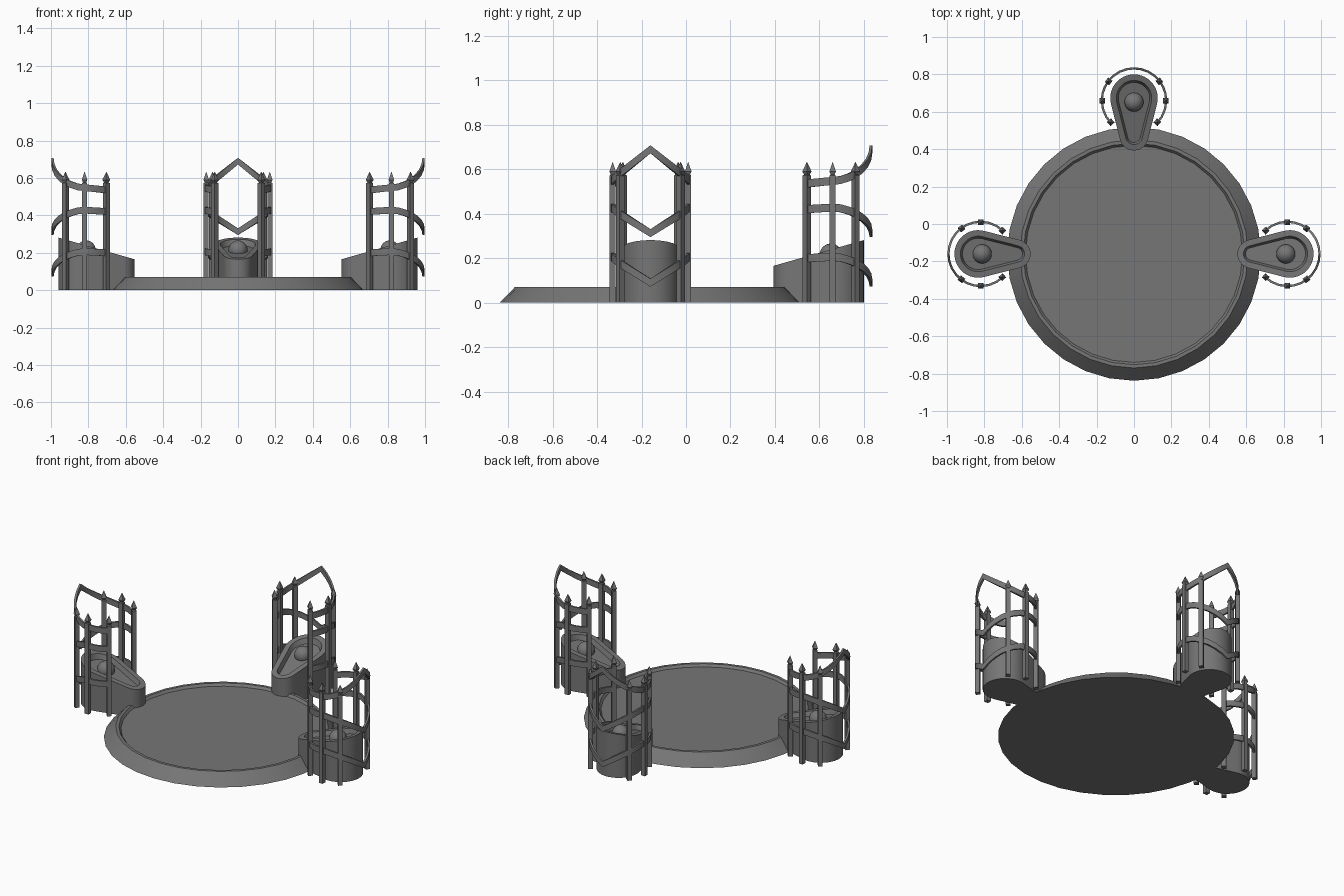
import bpy, bmesh
from math import sin, cos, pi, radians, asin
from mathutils import Matrix

if "Cube" in bpy.data.objects:
    bpy.data.objects.remove(bpy.data.objects["Cube"])

CY = -0.16          # centre of the dais in y
POD_D = 0.82        # distance of each fence centre from the dais centre
FENCE_R = 0.17

# Dark grey for every part
dark = bpy.data.materials.new("dark_grey")
dark.diffuse_color = (0.18, 0.18, 0.18, 1)
dark.use_nodes = True
dark.node_tree.nodes["Principled BSDF"].inputs["Base Color"].default_value = dark.diffuse_color


def finish(name, bm, matrix=Matrix(), angle=35):
    bmesh.ops.recalc_face_normals(bm, faces=bm.faces)
    me = bpy.data.meshes.new(name)
    bm.to_mesh(me)
    bm.free()
    me.materials.append(dark)
    ob = bpy.data.objects.new(name, me)
    bpy.context.collection.objects.link(ob)
    ob.matrix_world = matrix
    bpy.ops.object.select_all(action='DESELECT')
    ob.select_set(True)
    bpy.context.view_layer.objects.active = ob
    bpy.ops.object.shade_smooth_by_angle(angle=radians(angle))
    return ob


def loft(bm, rings):
    """Capped skin between rings with equal point counts."""
    vs = [[bm.verts.new(p) for p in r] for r in rings]
    n = len(vs[0])
    for a, b in zip(vs, vs[1:]):
        for i in range(n):
            j = (i + 1) % n
            bm.faces.new((a[i], a[j], b[j], b[i]))
    bm.faces.new(vs[0])
    bm.faces.new(vs[-1])


def circle(r, z, n, x=0, y=0, turn=0):
    return [(x + r * cos(turn + 2 * pi * i / n), y + r * sin(turn + 2 * pi * i / n), z)
            for i in range(n)]


def teardrop(inset, zfun):
    """Outline round a big outer circle and a small inner circle."""
    xb, rb, xs, rs = 0.833, 0.127 - inset, 0.63, 0.077 - inset
    t = pi / 2 + asin((rb - rs) / (xb - xs))
    pts = []
    for i in range(25):
        a = -t + 2 * t * i / 24
        pts.append((xb + rb * cos(a), rb * sin(a)))
    for i in range(13):
        a = t + (2 * pi - 2 * t) * i / 12
        pts.append((xs + rs * cos(a), rs * sin(a)))
    return [(x, y, zfun(x)) for x, y in pts]


def slope(drop):
    return lambda x: 0.166 + (x - 0.555) * 0.285 - drop


# Round dais with sloping side and shallow recessed floor
bm = bmesh.new()
loft(bm, [circle(r, z, 32) for r, z in
          ((0.678, 0), (0.61, 0.07), (0.592, 0.07), (0.58, 0.055))])
finish("dais", bm, Matrix.Translation((0, CY, 0)))


def band_height(a, peak, side, mid, end):
    """Band height at angle a (degrees) from the back of the fence."""
    a = abs(a)
    if a <= 53:
        return peak + (side - peak) * sin(radians(a)) / sin(radians(53))
    if a <= 90:
        return side + (mid - side) * sin(radians((a - 53) / 37 * 90))
    return mid + (end - mid) * (a - 90) / 45


def build_station(tag, m):
    # Pedestal with a sloped, hollowed top
    bm = bmesh.new()
    loft(bm, [teardrop(0, lambda x: 0), teardrop(0, slope(0)), teardrop(0.032, slope(0)),
              teardrop(0.043, slope(0.03))])
    finish("pedestal_" + tag, bm, m)

    # Ball resting in the hollow
    bm = bmesh.new()
    bmesh.ops.create_uvsphere(bm, u_segments=24, v_segments=14, radius=0.051,
                              matrix=Matrix.Translation((0.812, 0, 0.215)))
    finish("ball_" + tag, bm, m)

    # Square fence posts with spear tips, turned to face the fence centre
    bm = bmesh.new()
    for a in (53, 90, 133):
        for s in (1, -1):
            x = POD_D + FENCE_R * cos(radians(a))
            y = s * FENCE_R * sin(radians(a))
            loft(bm, [circle(r, z, 4, x, y, radians(45 + s * a)) for r, z in
                      ((0.019, 0), (0.019, 0.572), (0.012, 0.576), (0.021, 0.59), (0.001, 0.632))])
    finish("fence_posts_" + tag, bm, m)

    # Three bent bands, pointed at the back
    bm = bmesh.new()
    angles = [-135, -120, -105, -90, -78, -65, -53, -40, -26, -13, 0]
    angles += [-a for a in reversed(angles[:-1])]
    for knots in ((0.69, 0.58, 0.548, 0.535), (0.313, 0.40, 0.428, 0.42),
                  (0.09, 0.178, 0.206, 0.2)):
        rings = []
        for a in angles:
            z, c, s = band_height(a, *knots), cos(radians(a)), sin(radians(a))
            rings.append([(POD_D + r * c, r * s, z + h) for r, h in
                          ((FENCE_R - 0.004, -0.018), (FENCE_R + 0.008, -0.018),
                           (FENCE_R + 0.008, 0.018), (FENCE_R - 0.004, 0.018))])
        loft(bm, rings)
    finish("fence_bands_" + tag, bm, m)


# Three matching stations: right, back and left
for tag, deg in (("right", 0), ("back", 90), ("left", 180)):
    build_station(tag, Matrix.Translation((0, CY, 0)) @ Matrix.Rotation(radians(deg), 4, 'Z'))
